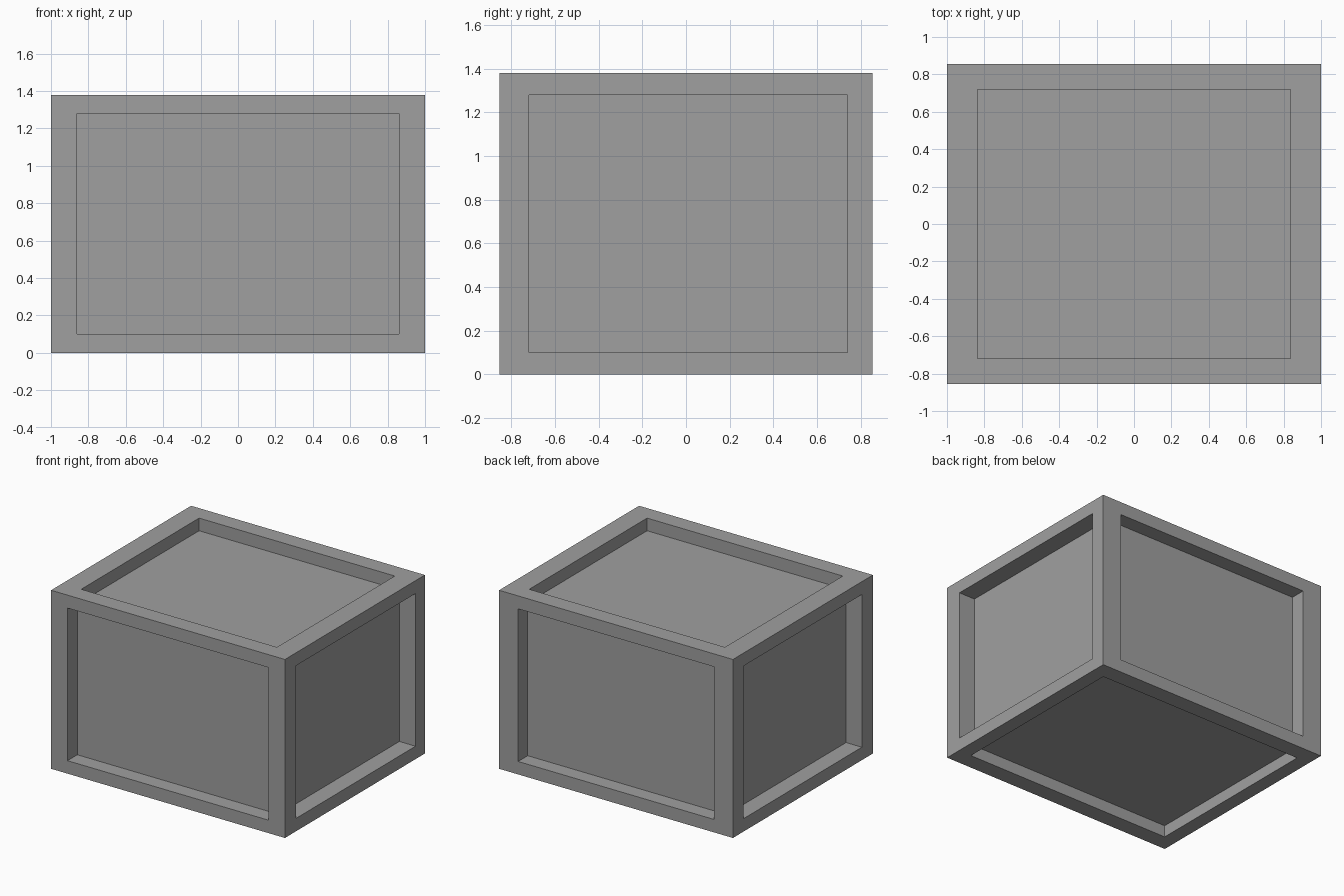
import bpy
import bmesh
from mathutils import Vector

cube = bpy.data.objects.get("Cube")
if cube:
    bpy.data.objects.remove(cube, do_unlink=True)

# One plain grey for the whole crate
grey = bpy.data.materials.new("plain_grey")
grey.use_nodes = True
colour = (0.35, 0.35, 0.35, 1)
grey.diffuse_color = colour
grey.node_tree.nodes["Principled BSDF"].inputs["Base Color"].default_value = colour

SIZE = Vector((1.0, 0.855, 0.69))   # half extents
MID = Vector((0, 0, SIZE.z))        # crate centre
bm = bmesh.new()


def rectangle(axis, level, u_range, v_range):
    """Four corners of a rectangle lying across the given axis."""
    u, v = (axis + 1) % 3, (axis + 2) % 3
    corners = []
    for a, b in ((0, 0), (1, 0), (1, 1), (0, 1)):
        p = Vector()
        p[axis], p[u], p[v] = level, u_range[a], v_range[b]
        corners.append(bm.verts.new(p + MID))
    return corners


def recessed_side(axis, sign, u_range, v_range, depth):
    """Flat rim around a sunken rectangular panel."""
    hu, hv = SIZE[(axis + 1) % 3], SIZE[(axis + 2) % 3]
    face = sign * SIZE[axis]
    outer = rectangle(axis, face, (-hu, hu), (-hv, hv))
    inner = rectangle(axis, face, u_range, v_range)
    floor = rectangle(axis, face - sign * depth, u_range, v_range)
    quads = [floor]
    for a, b in ((outer, inner), (inner, floor)):
        for i in range(4):
            j = (i + 1) % 4
            quads.append([a[i], a[j], b[j], b[i]])
    for quad in quads:
        bm.faces.new(quad if sign > 0 else quad[::-1])


def span(half):
    return (-half, half)


# Right and left sides (y range, z range)
recessed_side(0, 1, (-0.72, 0.74), span(0.59), 0.138)
recessed_side(0, -1, (-0.72, 0.725), span(0.59), 0.135)
# Back and front sides (z range, x range)
recessed_side(1, 1, span(0.59), span(0.837), 0.117)
recessed_side(1, -1, span(0.59), span(0.86), 0.12)
# Top and bottom (x range, y range)
recessed_side(2, 1, span(0.837), span(0.72), 0.098)
recessed_side(2, -1, span(0.89), span(0.725), 0.09)

# Join the six sides into one closed shell
bmesh.ops.remove_doubles(bm, verts=bm.verts[:], dist=0.0005)
mesh = bpy.data.meshes.new("crate")
bm.to_mesh(mesh)
bm.free()
mesh.materials.append(grey)
crate = bpy.data.objects.new("crate", mesh)
bpy.context.collection.objects.link(crate)
